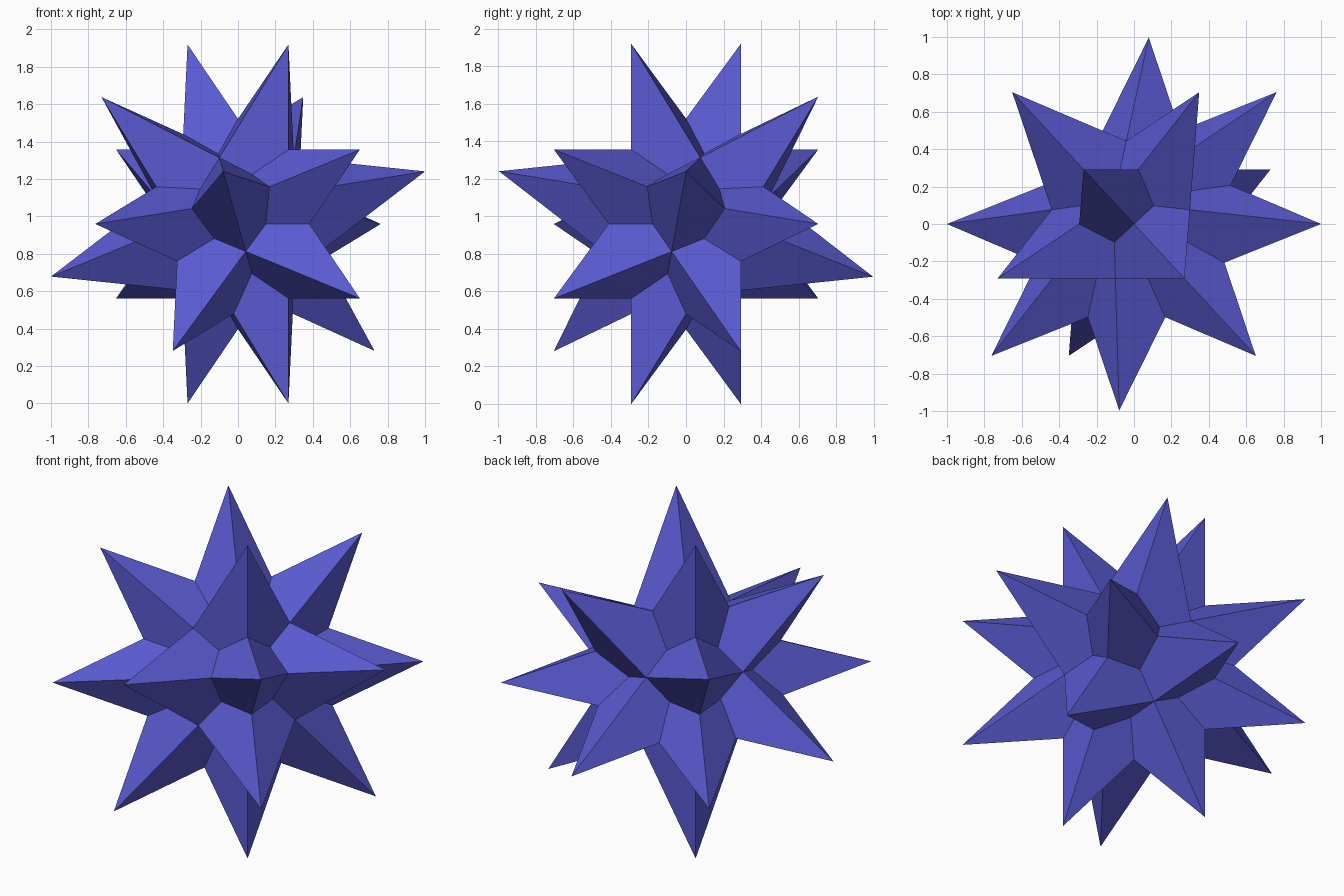
import bpy, bmesh, math
from itertools import product
from mathutils import Matrix, Vector

if "Cube" in bpy.data.objects:
    bpy.data.objects.remove(bpy.data.objects["Cube"], do_unlink=True)

TIP = 1.0387                      # radius of all 18 spike tips
INNER = TIP * 0.4523              # radius of the 8 inner corners
TILT = math.radians(22.5)
TURN = math.atan(math.cos(TILT))  # puts one spike exactly on y = 0
CENTRE_Z = TIP * math.cos(TILT)

# Single flat colour
mat = bpy.data.materials.new("violet_blue")
colour = (0.102, 0.102, 0.64, 1.0)
mat.diffuse_color = colour
mat.use_nodes = True
mat.node_tree.nodes["Principled BSDF"].inputs["Base Color"].default_value = colour

# Tilted frame carrying the cubic symmetry
p = Vector((math.cos(TURN), math.sin(TURN), 0))
u = Vector((math.sin(TURN), -math.cos(TURN), 0))
z = Vector((0, 0, 1))
e1 = math.cos(TILT) * u + math.sin(TILT) * z
e2 = -math.sin(TILT) * u + math.cos(TILT) * z
frame = Matrix((e1, e2, p)).transposed()

bm = bmesh.new()
corners = {}


def corner(direction, radius):
    """Shared vertex along a direction of the cubic frame."""
    if direction not in corners:
        corners[direction] = bm.verts.new(frame @ Vector(direction).normalized() * radius)
    return corners[direction]


# 24 interpenetrating dart faces: three for each octant
for signs in product((1, -1), repeat=3):
    for axis in range(3):
        far = tuple(-s if i == axis else 0 for i, s in enumerate(signs))
        sides = [tuple(0 if i == (axis + k) % 3 else s for i, s in enumerate(signs))
                 for k in (1, 2)]
        face = bm.faces.new((corner(far, TIP), corner(sides[0], TIP),
                             corner(signs, INNER), corner(sides[1], TIP)))
        face.normal_update()
        if face.normal.dot(face.verts[0].co) < 0:
            face.normal_flip()

bmesh.ops.translate(bm, verts=bm.verts, vec=(0, 0, CENTRE_Z))
mesh = bpy.data.meshes.new("spiked_star")
bm.to_mesh(mesh)
bm.free()
mesh.materials.append(mat)
star = bpy.data.objects.new("spiked_star", mesh)
bpy.context.collection.objects.link(star)
